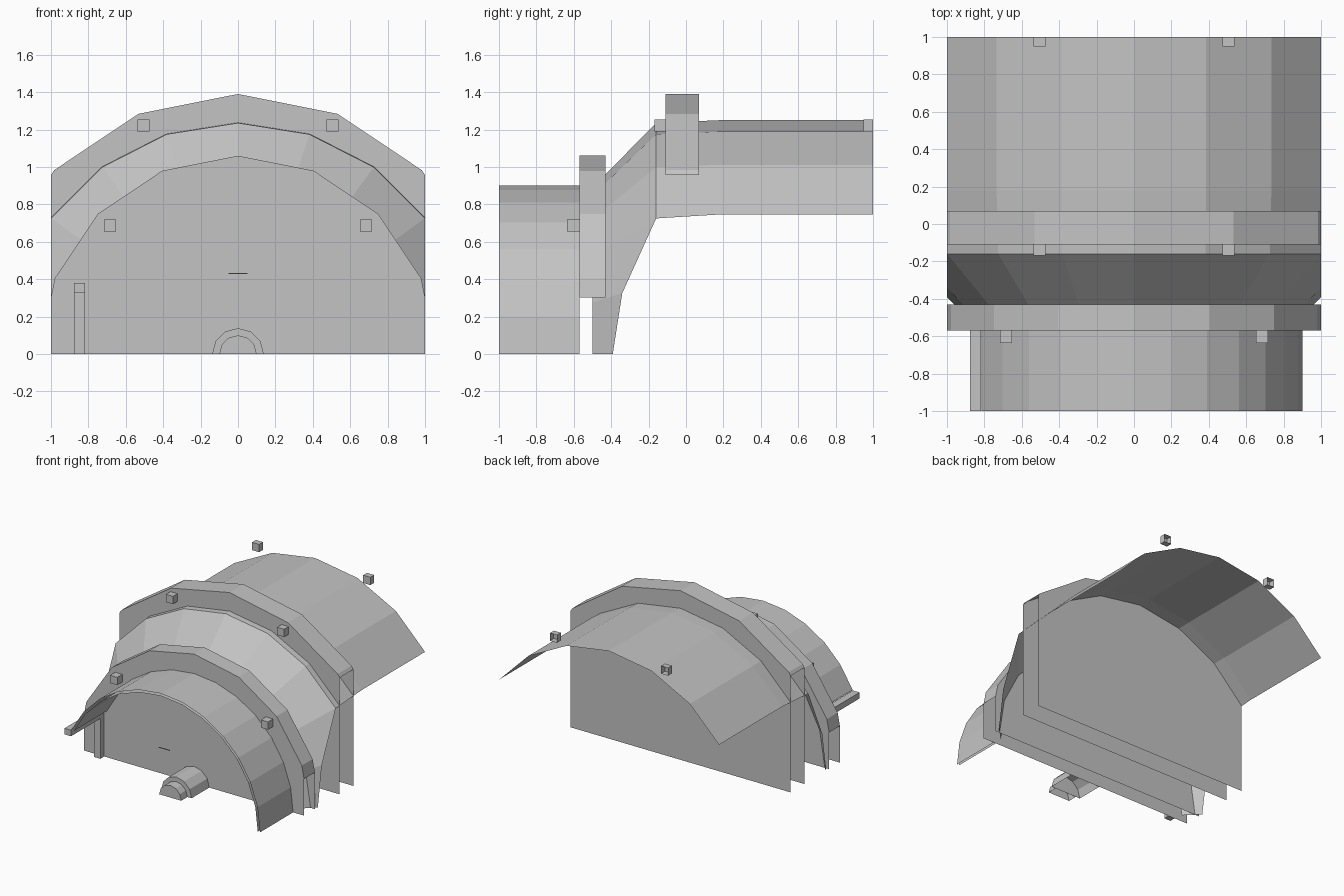
import bpy, bmesh, math
from mathutils import Vector

if "Cube" in bpy.data.objects:
    bpy.data.objects.remove(bpy.data.objects["Cube"])

grey = bpy.data.materials.new("plain_grey")
grey.diffuse_color = (0.55, 0.55, 0.55, 1)
grey.use_nodes = True
grey.node_tree.nodes["Principled BSDF"].inputs["Base Color"].default_value = grey.diffuse_color


def finish(name, bm):
    mesh = bpy.data.meshes.new(name)
    bm.to_mesh(mesh)
    bm.free()
    mesh.materials.append(grey)
    ob = bpy.data.objects.new(name, mesh)
    bpy.context.collection.objects.link(ob)
    return ob


def cut(bm, co, no, clear=True):
    geom = bm.verts[:] + bm.edges[:] + bm.faces[:]
    bmesh.ops.bisect_plane(bm, geom=geom, plane_co=Vector(co), plane_no=Vector(no),
                           dist=1e-5, clear_outer=clear)


def lathe(name, stations, sides, front=False, back=False, door=None):
    """Tube along y through (y, radius) stations, trimmed to the model's box."""
    bm = bmesh.new()
    rings = []
    for y, r in stations:
        angles = [math.tau * i / sides for i in range(sides)]
        rings.append([bm.verts.new((r * math.sin(a), y, r * math.cos(a))) for a in angles])
    for a, b in zip(rings, rings[1:]):
        for i in range(sides):
            j = (i + 1) % sides
            bm.faces.new((a[i], a[j], b[j], b[i]))
    if front:
        bm.faces.new(rings[0][::-1])
    if back:
        bm.faces.new(rings[-1])
    cut(bm, (0, 0, 0), (0, 0, -1))
    cut(bm, (1, 0, 0), (1, 0, 0))
    cut(bm, (-1, 0, 0), (-1, 0, 0))
    if door:
        # opening in the left wall
        cut(bm, (0, 0, door), (0, 0, 1), clear=False)
        gone = [f for f in bm.faces
                if f.calc_center_median().x < 0 and f.calc_center_median().z < door]
        bmesh.ops.delete(bm, geom=gone, context='FACES')
    return finish(name, bm)


def box(name, lo, hi, open_back=False):
    bm = bmesh.new()
    bmesh.ops.create_cube(bm, size=1)
    for v in bm.verts:
        v.co = [lo[k] + (v.co[k] + 0.5) * (hi[k] - lo[k]) for k in range(3)]
    if open_back:
        bm.normal_update()
        bmesh.ops.delete(bm, geom=[f for f in bm.faces if f.normal.y > 0.9], context='FACES')
    return finish(name, bm)


# Main shells
lathe("rear_shell", [(-0.16, 1.235), (0.18, 1.25), (1.0, 1.25)], 20)
lathe("cone_transition", [(-0.5, 0.89), (-0.16, 1.235)], 20)
lathe("front_shell", [(-1.0, 0.9), (-0.57, 0.9)], 28, door=0.38)
lathe("front_shell_lining", [(-1.0, 0.88), (-0.57, 0.88)], 28, door=0.38)

# Bulkhead flanges, closed at both ends
lathe("rear_flange", [(-0.11, 1.39), (0.07, 1.39)], 16, front=True, back=True)
lathe("front_flange", [(-0.57, 1.06), (-0.43, 1.06)], 16, front=True, back=True)

# Stepped hub at the floor
lathe("hub_base", [(-0.8, 0.138), (-0.57, 0.138)], 12, front=True)
lathe("hub_tip", [(-0.88, 0.1), (-0.8, 0.1)], 12, front=True)

# Door frame of the left opening
box("door_post", (-0.877, -0.62, 0), (-0.818, -0.57, 0.38))
box("door_lintel", (-0.877, -1.0, 0.33), (-0.818, -0.57, 0.38))

# Thin crossbar in front of the bulkhead
box("thin_bar", (-0.05, -0.96, 0.427), (0.05, -0.955, 0.433))

# Small blocks, mirrored left and right
blocks = [("front_block", 0.685, -0.635, -0.57, 0.655),
          ("middle_block", 0.505, -0.168, -0.11, 1.19),
          ("rear_block", 0.505, 0.95, 1.0, 1.19)]
for name, x, y0, y1, z in blocks:
    for side, s in (("left", -1), ("right", 1)):
        box(f"{name}_{side}", (s * x - 0.032, y0, z), (s * x + 0.032, y1, z + 0.064), True)
